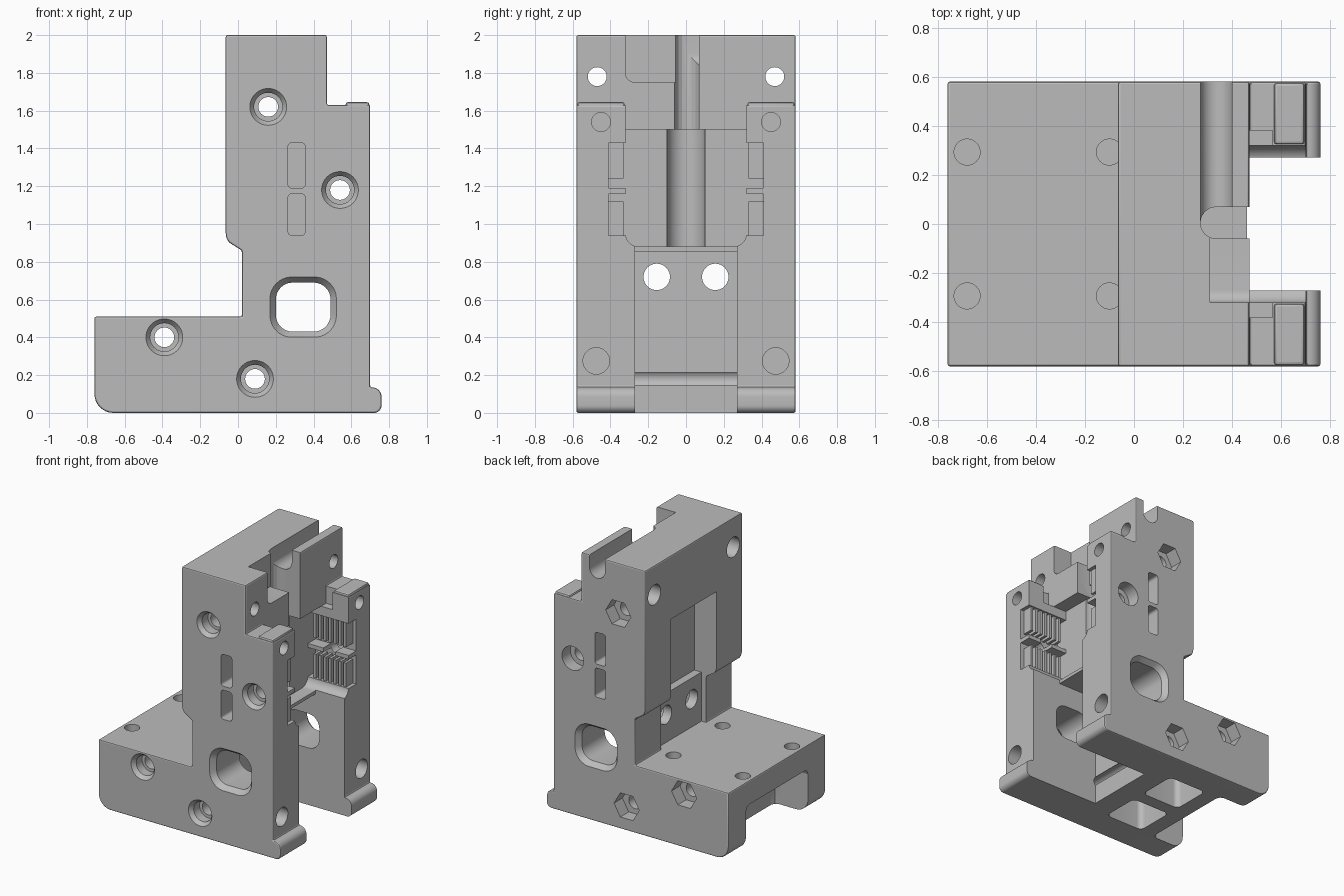
import bpy, bmesh, math
from mathutils import Vector

if "Cube" in bpy.data.objects:
    bpy.data.objects.remove(bpy.data.objects["Cube"])

grey = bpy.data.materials.new("plain grey")
grey.use_nodes = True
colour = (0.5, 0.5, 0.5, 1)
grey.diffuse_color = colour
grey.node_tree.nodes["Principled BSDF"].inputs["Base Color"].default_value = colour

AXES = {"x": (Vector((0, 1, 0)), Vector((0, 0, 1)), Vector((1, 0, 0))),
        "y": (Vector((1, 0, 0)), Vector((0, 0, 1)), Vector((0, 1, 0))),
        "z": (Vector((1, 0, 0)), Vector((0, 1, 0)), Vector((0, 0, 1)))}
parts = []


def prism(name, points, axis, lo, hi, grow=0.0):
    """Extrude a flat outline along an axis; grow widens the far end."""
    u, v, w = AXES[axis]
    cu = sum(p[0] for p in points) / len(points)
    cv = sum(p[1] for p in points) / len(points)
    bm = bmesh.new()
    rings = []
    for d, g in ((lo, 0), (hi, grow)):
        ring = []
        for a, b in points:
            r = Vector((a - cu, b - cv))
            r += r.normalized() * g
            ring.append(bm.verts.new(u * (cu + r.x) + v * (cv + r.y) + w * d))
        rings.append(ring)
    n = len(points)
    bm.faces.new(rings[0])
    bm.faces.new(rings[1])
    for i in range(n):
        j = (i + 1) % n
        bm.faces.new((rings[0][i], rings[0][j], rings[1][j], rings[1][i]))
    bmesh.ops.recalc_face_normals(bm, faces=bm.faces)
    mesh = bpy.data.meshes.new(name)
    bm.to_mesh(mesh)
    bm.free()
    obj = bpy.data.objects.new(name, mesh)
    bpy.context.collection.objects.link(obj)
    mesh.materials.append(grey)
    return obj


def circle(a, b, r, n=40):
    return [(a + r * math.cos(math.tau * i / n), b + r * math.sin(math.tau * i / n)) for i in range(n)]


def arc(a, b, r, t0, t1, n=8):
    return [(a + r * math.cos(math.radians(t0 + (t1 - t0) * i / n)),
             b + r * math.sin(math.radians(t0 + (t1 - t0) * i / n))) for i in range(n + 1)]


def box(a0, a1, b0, b1):
    return [(a0, b0), (a1, b0), (a1, b1), (a0, b1)]


def rounded(a0, a1, b0, b1, r):
    return (arc(a1 - r, b1 - r, r, 0, 90) + arc(a0 + r, b1 - r, r, 90, 180)
            + arc(a0 + r, b0 + r, r, 180, 270) + arc(a1 - r, b0 + r, r, 270, 360))


def apply(obj, mod):
    with bpy.context.temp_override(object=obj, active_object=obj, selected_objects=[obj]):
        bpy.ops.object.modifier_apply(modifier=mod.name)


def bevel(obj, width):
    mod = obj.modifiers.new("edge", "BEVEL")
    mod.width = width
    mod.segments = 2
    mod.limit_method = "ANGLE"
    mod.angle_limit = math.radians(40)
    apply(obj, mod)


# Body silhouette across the full width
outline = (arc(-0.66, 0.1, 0.1, 180, 270) + arc(0.72, 0.04, 0.04, 270, 360) + arc(0.71, 0.085, 0.05, 0, 90)
           + [(0.7, 0.135), (0.7, 1.63), (0.47, 1.63), (0.47, 2), (-0.065, 2)]
           + arc(0.005, 0.95, 0.07, 180, 225, 4) + [(0.02, 0.86), (0.02, 0.51), (-0.76, 0.51)])
body = prism("bracket_body", outline, "y", -0.58, 0.58)
bevel(body, 0.01)
parts.append(body)


def cut(points, axis, lo, hi, grow=0.0, soft=0.0):
    tool = prism("cutter", points, axis, lo, hi, grow)
    tool.hide_render = True
    if soft:
        bevel(tool, soft)
    mod = body.modifiers.new("cut", "BOOLEAN")
    mod.operation = "DIFFERENCE"
    mod.solver = "EXACT"
    mod.object = tool
    apply(body, mod)
    bpy.data.objects.remove(tool)


# Space between the arms: deep below the ledge, wider and shallower above it
cut(box(-0.27, 0.27, -0.1, 0.855), "x", 0.13, 0.9)
cut(box(-0.27, 0.27, 0.8, 1.2), "x", 0.46, 0.9)
wide = arc(0.25, 0.95, 0.07, 270, 360) + [(0.32, 2.1), (-0.32, 2.1)] + arc(-0.25, 0.95, 0.07, 180, 270)
cut(wide, "x", 0.47, 0.9)
cut([(y, min(z, 1.5)) for y, z in wide], "x", 0.36, 0.9)
cut(box(-0.38, 0.38, 1.5, 1.8), "x", 0.47, 0.565)

# Vertical round channels
cut(circle(0.36, 0, 0.1), "z", 0.88, 1.5)
cut([(0.6, -0.06), (0.6, 0.07)] + arc(0.335, 0.005, 0.065, 90, 270), "z", 1.49, 2.1)

# Top pocket on one side and trough on the other
cut(rounded(-0.32, 0, 1.75, 2.3, 0.05), "x", 0.31, 0.9)
cut(arc(0.335, 1.905, 0.065, 180, 360, 12) + [(0.4, 2.1), (0.27, 2.1)], "y", 0, 0.7)

# Rear recess, deeper in the upper part
cut(box(-0.27, 0.27, 0.88, 1.52), "x", -0.2, 0.12)
cut(box(-0.27, 0.27, 0.51, 0.9), "x", -0.2, 0.06)

# Screw holes through the width: counterbored in front, nut pockets behind
for x, z, sides in ((0.16, 1.62, 6), (0.54, 1.18, 40), (-0.39, 0.4, 6), (0.09, 0.18, 6)):
    cut(circle(x, z, 0.052), "y", -0.7, 0.7)
    cut(circle(x, z, 0.075), "y", -0.48, -0.7)
    cut(circle(x, z, 0.075), "y", -0.55, -0.59, 0.03)
    cut(circle(x, z, 0.105 if sides == 6 else 0.09, sides), "y", 0.48, 0.7)

# Cable window with flared rims
window = rounded(0.2, 0.49, 0.43, 0.69, 0.09)
cut(window, "y", -0.7, 0.7)
for s in (-1, 1):
    cut(window, "y", s * 0.54, s * 0.59, 0.04)

for s in (-1, 1):
    # Holes along the depth
    cut(circle(s * 0.155, 0.72, 0.07), "x", -0.2, 0.9)
    cut(circle(s * 0.47, 1.78, 0.05), "x", -0.2, 0.9)
    cut(circle(s * 0.47, 1.78, 0.075), "x", -0.2, 0.06)
    cut(circle(s * 0.45, 1.54, 0.05), "x", 0.5, 0.9)
    cut(circle(s * 0.475, 0.275, 0.07), "x", 0.55, 0.9)
    # Blind holes in the base top
    for x in (-0.68, -0.1):
        cut(circle(x, s * 0.293, 0.053), "z", 0.38, 0.6)
    # Side slots and the grip pockets inside the arms
    for z0, z1 in ((0.94, 1.16), (1.19, 1.43)):
        cut(rounded(0.265, 0.355, z0, z1, 0.02), "y", s * 0.42, s * 0.7)
        cut(box(0.36, 0.8, z0, z1), "y", s * 0.3, s * 0.41)
    # Pockets underneath
    cut(rounded(-0.36, -0.04, s * 0.2 - 0.15, s * 0.2 + 0.15, 0.04), "z", -0.1, 0.32)

# Open end underneath
cut(box(-0.9, -0.48, -0.37, 0.37), "z", -0.1, 0.33, soft=0.04)

# Grip ribs and arm caps
for s, side in ((-1, "right"), (1, "left")):
    for i in range(7):
        x = 0.4 + i * 0.042
        for row, z0, z1 in (("lower", 0.935, 1.12), ("upper", 1.24, 1.435)):
            parts.append(prism("grip_rib_" + row + "_" + side, box(x, x + 0.02, z0, z1), "y", s * 0.33, s * 0.42))
    cap = prism("arm_cap_" + side, box(0.57, 0.695, 1.6, 1.645), "y", s * 0.325, s * 0.575)
    bevel(cap, 0.012)
    parts.append(cap)

# Smooth the round walls while keeping flat faces flat
for obj in parts:
    with bpy.context.temp_override(object=obj, active_object=obj, selected_objects=[obj],
                                   selected_editable_objects=[obj]):
        bpy.ops.object.shade_smooth_by_angle(angle=math.radians(20))
